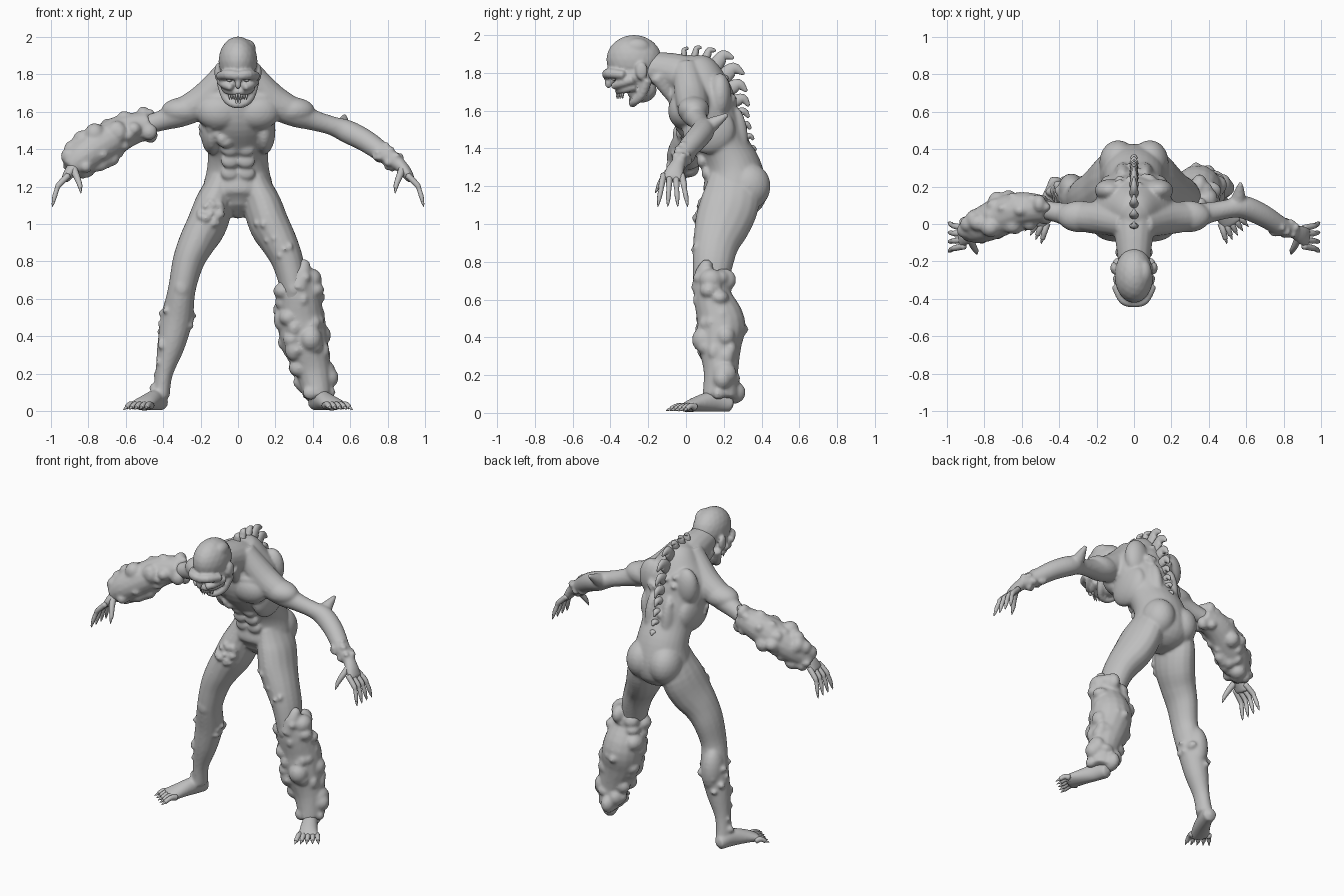
import bpy, bmesh, math, random
from mathutils import Vector, Matrix

random.seed(4)
cube = bpy.data.objects.get("Cube")
if cube:
    bpy.data.objects.remove(cube)

grey = bpy.data.materials.new("stone_grey")
grey.use_nodes = True
grey.diffuse_color = (0.52, 0.52, 0.52, 1)
grey.node_tree.nodes["Principled BSDF"].inputs["Base Color"].default_value = grey.diffuse_color

X, Y = Vector((1, 0, 0)), Vector((0, 1, 0))


def sample(path, f):
    """Smooth point and two radii at position f along the path."""
    last = len(path) - 1
    i = min(int(f), last - 1)
    t = f - i
    a, b, c, d = (path[max(0, min(last, i + k))] for k in (-1, 0, 1, 2))
    out = []
    for p, q, r, s in zip(a, b, c, d):
        out.append(q + t * ((r - p) + t * ((2*p - 5*q + 4*r - s) + t * (3*q - p - 3*r + s))) / 2)
    return Vector(out[:3]), max(out[3], .001), max(out[-1], .001)


def frame(path, f, ref):
    """Tangent, side and depth directions at position f."""
    lo, hi = max(0, f - .1), min(len(path) - 1, f + .1)
    t = (sample(path, hi)[0] - sample(path, lo)[0]).normalized()
    u = (ref - t * ref.dot(t)).normalized()
    return t, u, t.cross(u)


def tube(bm, path, ref=X, sides=16, steps=4, cap=.5):
    rings, total = [], (len(path) - 1) * steps
    for k in range(total + 1):
        p, a, b = sample(path, k / steps)
        t, u, v = frame(path, k / steps, ref)
        angles = [math.tau * j / sides for j in range(sides)]
        rings.append([bm.verts.new(p + u * a * math.cos(w) + v * b * math.sin(w)) for w in angles])
        if k in (0, total):
            pole = bm.verts.new(p + t * min(a, b) * (cap if k else -cap))
            ring = rings[-1]
            for j in range(sides):
                pair = [ring[j], ring[(j + 1) % sides]]
                bm.faces.new((pair if k else pair[::-1]) + [pole])
    for low, high in zip(rings, rings[1:]):
        for j in range(sides):
            n = (j + 1) % sides
            bm.faces.new((low[j], low[n], high[n], high[j]))


def ball(bm, centre, scale):
    mat = Matrix.Translation(centre) @ Matrix.Diagonal((*scale, 1))
    bmesh.ops.create_icosphere(bm, subdivisions=3, radius=1, matrix=mat)


def lumps(bm, path, count, size, span, arc=(0, 360), ref=X, depth=.85):
    """Scatter round growths over the surface of a path."""
    for _ in range(count):
        f = random.uniform(*span)
        w = math.radians(random.uniform(*arc))
        p, a, b = sample(path, f)
        t, u, v = frame(path, f, ref)
        r = random.uniform(*size)
        spot = p + (u * a * math.cos(w) + v * b * math.sin(w)) * depth
        ball(bm, spot, [r * random.uniform(.8, 1.25) for _ in range(3)])


def flip(path, s):
    return [(p[0] * s, *p[1:]) for p in path]


def finish(bm, name, voxel=0, rounds=3):
    bmesh.ops.recalc_face_normals(bm, faces=bm.faces)
    mesh = bpy.data.meshes.new(name)
    bm.to_mesh(mesh)
    bm.free()
    mesh.materials.append(grey)
    mesh.polygons.foreach_set("use_smooth", [True] * len(mesh.polygons))
    obj = bpy.data.objects.new(name, mesh)
    bpy.context.collection.objects.link(obj)
    if voxel:
        fuse = obj.modifiers.new("fuse", 'REMESH')
        fuse.mode, fuse.voxel_size, fuse.use_smooth_shade = 'VOXEL', voxel, True
        soft = obj.modifiers.new("soften", 'SMOOTH')
        soft.factor, soft.iterations = .5, rounds


body, head, fingers, claws = (bmesh.new() for _ in range(4))

# Torso and neck
torso = [(0, .23, 1.07, .09, .1), (0, .25, 1.13, .175, .16), (0, .26, 1.2, .185, .168),
         (0, .247, 1.3, .165, .15), (0, .203, 1.4, .163, .135), (0, .148, 1.5, .187, .158),
         (0, .095, 1.6, .21, .177), (0, .075, 1.7, .2, .167), (0, .055, 1.8, .13, .127),
         (0, .03, 1.86, .08, .08)]
tube(body, torso, sides=28)
tube(body, [(0, .06, 1.75, .13), (0, -.06, 1.8, .105), (0, -.2, 1.83, .085)])

# Limb paths for the left side
arm = [(.04, 0, 1.82, .075), (.17, .03, 1.67, .088), (.3, .04, 1.595, .076), (.4, .06, 1.555, .056),
       (.5, .08, 1.525, .051), (.58, .09, 1.495, .062), (.68, .05, 1.445, .06),
       (.78, -.01, 1.375, .052), (.86, -.04, 1.32, .038)]
leg = [(.09, .25, 1.24, .07, .13), (.125, .235, 1.12, .1, .155), (.165, .193, 1, .108, .148),
       (.22, .16, .9, .098, .124), (.265, .143, .8, .085, .109), (.3, .13, .65, .074, .09),
       (.325, .16, .5, .085, .09), (.358, .165, .35, .074, .076), (.395, .17, .2, .047, .055),
       (.41, .18, .08, .046, .057)]
foot = [(.41, .235, .045, .042, .042), (.44, .15, .06, .046, .056),
        (.485, .06, .047, .056, .042), (.525, 0, .03, .064, .026)]
palm = [(.86, -.04, 1.32, .038, .036), (.895, -.06, 1.28, .05, .032), (.925, -.07, 1.235, .058, .022)]
ahead, across = Vector((.447, -.894, 0)), Vector((.894, .447, 0))

for s in (1, -1):
    tube(body, flip(arm, s), Y)
    tube(body, flip(leg, s))
    tube(body, flip(foot, s))
    tube(body, flip(palm, s), Y)
    # Muscle masses
    for centre, scale in (((.1, -.01, 1.6), (.125, .085, .1)), ((.085, .33, 1.2), (.1, .118, .125)),
                          ((.13, .18, 1.68), (.08, .06, .12)), ((.29, .04, 1.605), (.12, .085, .072)),
                          ((.14, .12, 1.5), (.06, .14, .13)), ((.06, .25, 1.43), (.05, .08, .2)),
                          ((.335, .185, .5), (.07, .085, .15)), ((.3, .07, .66), (.045, .035, .06))):
        ball(body, (centre[0] * s, *centre[1:]), scale)
    for row in range(4):
        ball(body, (.042 * s, .112 - .026 * row, 1.27 + .065 * row), (.05, .03, .04))
    # Collar bones and neck tendons
    tube(body, flip([(.02, -.07, 1.655, .02), (.14, -.045, 1.675, .023), (.27, 0, 1.65, .023)], s), Y)
    tube(body, flip([(.07, -.16, 1.78, .035), (.045, -.1, 1.7, .03), (.02, -.06, 1.64, .022)], s))
    # Fingers, thumb and their claws
    digits = []
    for i in range(4):
        y, fan = -.118 + .032 * i, (i - 1.5) * .007
        digits.append([(.905, y, 1.26, .017), (.955, y + fan, 1.21, .016), (.967, y + fan * 1.3, 1.185, .013),
                       (.978, y + fan * 2, 1.15, .013), (.985, y + fan * 2.5, 1.12, .009)])
    digits.append([(.88, -.07, 1.3, .022), (.86, -.115, 1.25, .018),
                   (.845, -.14, 1.21, .014), (.842, -.15, 1.19, .01)])
    # Toes
    for i in range(-2, 3):
        base = Vector((.51, .025, .03)) + across * i * .025
        tip = base + ahead * (.07 - .007 * i) + across * i * .008
        mid = (base + tip) / 2
        digits.append([(*base, .02), (mid.x, mid.y, .037, .016), (tip.x, tip.y, .022, .013)])
    for digit in digits:
        digit = flip(digit, s)
        ref = Y if digit[0][2] > 1 else X
        tube(fingers, digit, ref, 10)
        end, before = Vector(digit[-1][:3]), Vector(digit[-2][:3])
        way = (end - before).normalized()
        tube(claws, [(*(end - way * .008), .009), (*(end + way * .012), .007), (*(end + way * .03), .001)],
             ref, 8)
    # Face: brow, cheek, jaws and ear
    for path in ([(.1, -.33, 1.79, .022), (.055, -.405, 1.797, .027), (0, -.42, 1.79, .026)],
                 [(.092, -.28, 1.765, .025), (.07, -.345, 1.745, .024), (.035, -.385, 1.728, .018)],
                 [(.07, -.27, 1.73, .025), (.05, -.33, 1.712, .022), (0, -.36, 1.705, .02)],
                 [(.088, -.205, 1.765, .028), (.067, -.235, 1.685, .026), (.04, -.27, 1.648, .021),
                  (0, -.285, 1.636, .021)]):
        tube(head, flip(path, s), Vector((.3, .2, 1)))
    ball(head, (.108 * s, -.235, 1.81), (.018, .032, .048))
    ball(claws, (.045 * s, -.382, 1.768), (.015, .013, .009))
    for i in range(4):
        x = (.007 + .013 * i) * s
        for y, z, drop in ((-.365, 1.697, -.035), (-.295, 1.645, .035)):
            y += .01 * i
            tube(claws, [(x, y, z, .007), (x, y, z + drop / 2, .006), (x, y, z + drop, .001)], sides=8)

# Skull, face core, mouth, nose
for centre, scale in (((0, -.275, 1.87), (.104, .147, .131)), ((0, -.275, 1.79), (.1, .115, .085)),
                      ((0, -.235, 1.71), (.068, .08, .068)), ((0, -.41, 1.75), (.018, .022, .032)),
                      ((.05, -.26, 1.935), (.045, .07, .05))):
    ball(head, centre, scale)
finish(head, "head", .008, 3)

# Elbow spur and skin growths
tube(body, [(.55, .09, 1.5, .05), (.56, .15, 1.535, .036), (.57, .22, 1.58, .012)])
right_leg = flip(leg, -1)
lumps(body, right_leg, 14, (.016, .027), (1.4, 2.2), (50, 120), depth=.95)
lumps(body, right_leg, 12, (.014, .022), (5.6, 8.6), (120, 260), depth=1)
lumps(body, right_leg, 6, (.016, .027), (5.2, 6.2), (-60, 20), depth=.95)
lumps(body, leg, 7, (.014, .02), (2, 4), (60, 150), depth=.95)
lumps(body, arm, 14, (.015, .022), (6.4, 8), ref=Y, depth=.95)
lumps(body, torso, 14, (.018, .032), (5, 6), (195, 250), depth=1)
lumps(body, torso, 12, (.014, .022), (4, 7.5), (60, 120), depth=1)
finish(body, "body", .008, 11)
finish(fingers, "fingers_and_toes")
finish(claws, "claws_teeth_and_eyes")

# Row of hooked plates down the spine
spine = bmesh.new()
row = [(-.01, 1.9, .035), (.05, 1.905, .04), (.11, 1.89, .05), (.165, 1.85, .085), (.205, 1.785, .095),
       (.23, 1.715, .085), (.255, 1.65, .075), (.27, 1.585, .06), (.29, 1.52, .05),
       (.315, 1.46, .04), (.333, 1.4, .035)]
for i, (y, z, size) in enumerate(row):
    w = math.radians(min(80, 5 + 13 * i))
    out, down = Vector((0, math.sin(w), math.cos(w))), Vector((0, math.cos(w), -math.sin(w)))
    root = Vector((0, y, z))
    bend = root + out * size * .65 - down * size * .05
    tip = root + out * size * .95 + down * size * .5
    tube(spine, [(*(root - out * .03), .024, size * .5), (*root, .024, size * .45),
                 (*bend, .019, size * .34), (*tip, .005, .008)], sides=12)
finish(spine, "spine_plates")

# Lumpy casing over the left lower leg
shell = bmesh.new()
casing = [(.315, .135, .75, .08, .09), (.325, .14, .62, .108, .1), (.338, .185, .48, .128, .128),
          (.358, .18, .36, .122, .115), (.4, .185, .22, .095, .092), (.427, .18, .08, .077, .094)]
tube(shell, casing, cap=.1)
lumps(shell, casing, 55, (.03, .056), (.2, 4.9), depth=.8)
tube(shell, [(.32, .08, .65, .055), (.345, .095, .74, .046), (.355, .115, .8, .028)])
finish(shell, "leg_casing", .01, 5)

# Lumpy casing over the right forearm
shell = bmesh.new()
casing = [(-.47, .08, 1.53, .07), (-.6, .08, 1.497, .092), (-.72, .035, 1.428, .105, .1),
          (-.83, -.015, 1.355, .09), (-.9, -.04, 1.295, .054)]
casing = [(*p[:4], p[-1]) for p in casing]
tube(shell, casing, Y, cap=.1)
lumps(shell, casing, 48, (.026, .047), (.1, 3.8), ref=Y, depth=.82)
tube(shell, [(-.54, .09, 1.54, .05), (-.49, .09, 1.575, .037), (-.455, .09, 1.6, .018)], Y)
finish(shell, "arm_casing", .01, 5)
